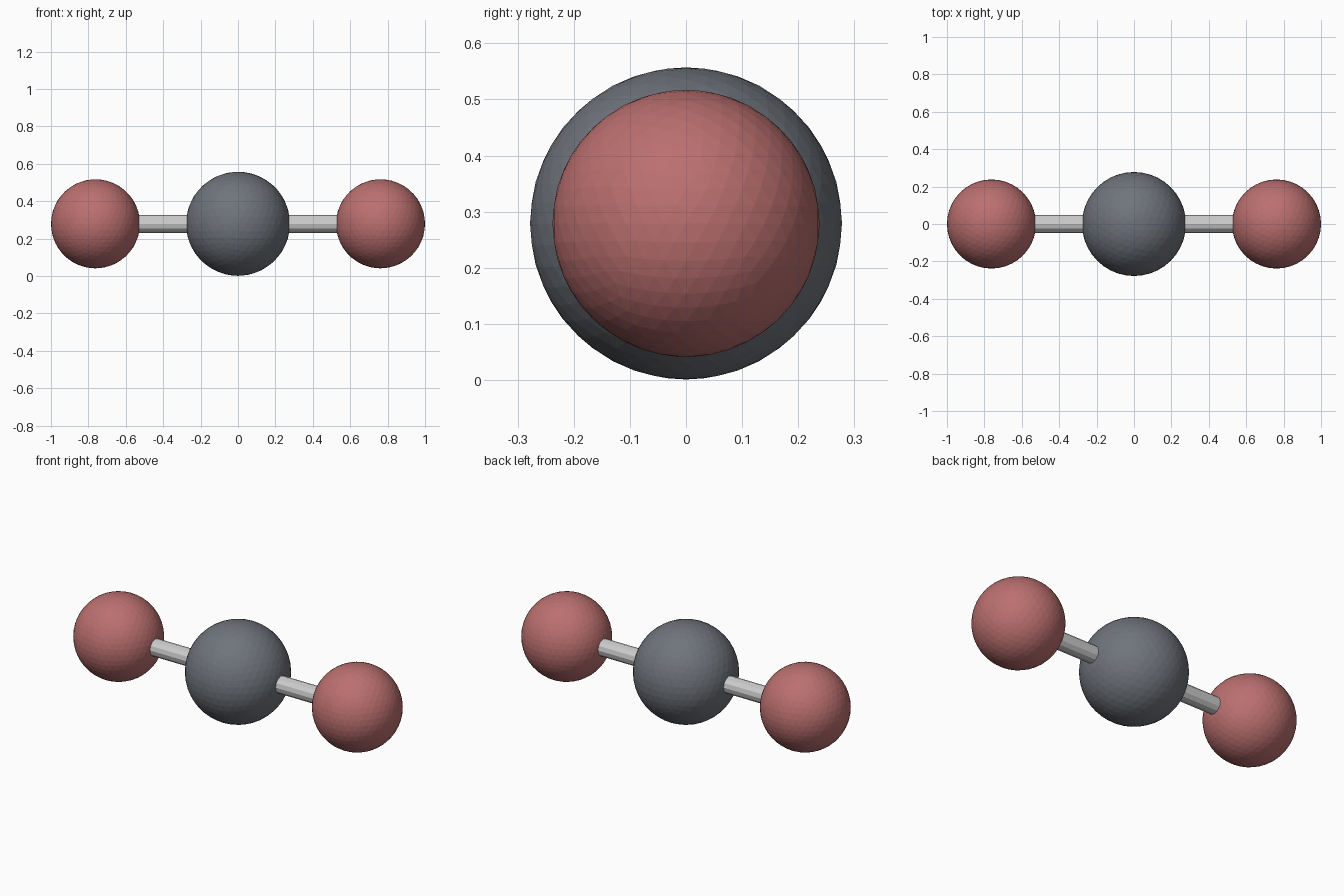
import bpy
from math import pi

if "Cube" in bpy.data.objects:
    bpy.data.objects.remove(bpy.data.objects["Cube"])

CENTRE_Z = 0.279


def material(name, rgb):
    mat = bpy.data.materials.new(name)
    mat.diffuse_color = (*rgb, 1)
    mat.use_nodes = True
    mat.node_tree.nodes["Principled BSDF"].inputs["Base Color"].default_value = mat.diffuse_color
    return mat


def ball(name, x, radius, mat):
    bpy.ops.mesh.primitive_ico_sphere_add(subdivisions=4, radius=radius,
                                          location=(x, 0, CENTRE_Z))
    ob = bpy.context.object
    ob.name = name
    ob.data.materials.append(mat)


def bond(name, x):
    bpy.ops.mesh.primitive_cylinder_add(vertices=12, radius=0.048, depth=0.40,
                                        location=(x, 0, CENTRE_Z),
                                        rotation=(0, pi / 2, 0))
    bpy.context.object.name = name


dark = material("dark_grey", (0.16, 0.175, 0.20))
red = material("red", (0.50, 0.16, 0.16))

# Central atom
ball("carbon_atom", 0, 0.278, dark)

# Outer atoms and the rods joining them to the centre
for side, s in (("left", -1), ("right", 1)):
    ball(f"{side}_oxygen_atom", s * 0.762, 0.238, red)
    bond(f"{side}_bond", s * 0.40)
